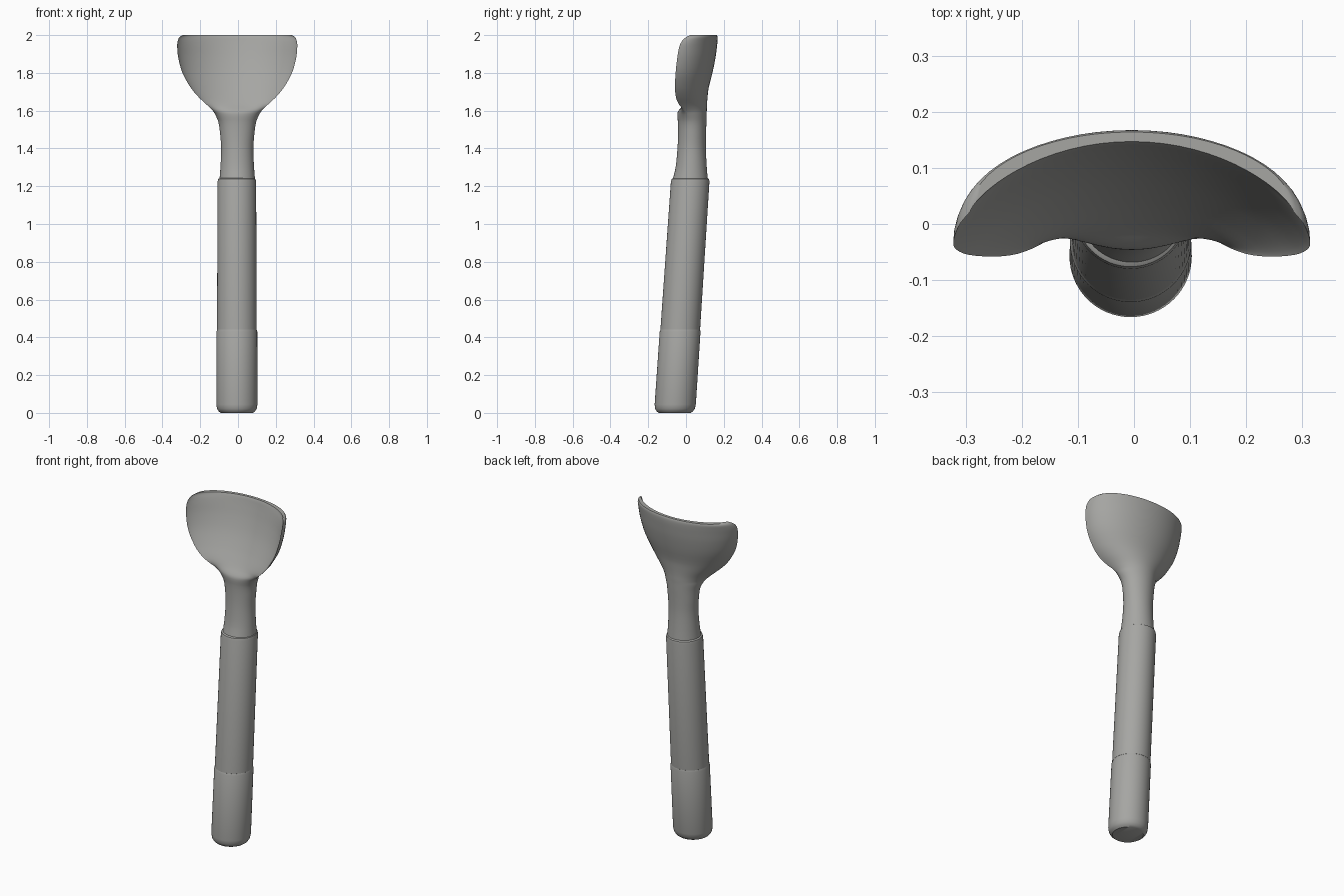
import bpy, bmesh, math

if "Cube" in bpy.data.objects:
    bpy.data.objects.remove(bpy.data.objects["Cube"])

N = 64


def material(name, c):
    m = bpy.data.materials.new(name)
    m.diffuse_color = (*c, 1)
    m.use_nodes = True
    m.node_tree.nodes["Principled BSDF"].inputs["Base Color"].default_value = m.diffuse_color
    return m


grey = material("warm grey", (0.38, 0.38, 0.365))


def loft(name, sections, mat, angle=40):
    """Sections: (z, x centre, half width, edge y, back y, front y). Front y behind edge y = hollow."""
    bm = bmesh.new()
    rings = []
    for z, cx, w, ye, yb, yf in sections:
        ring = []
        for i in range(N):
            t = 2 * math.pi * i / N
            s = abs(math.sin(t))
            if math.sin(t) >= 0:
                y = ye + (yb - ye) * s
            else:
                y = ye + (yf - ye) * (s ** 1.5 if yf > ye else s)
            ring.append(bm.verts.new((cx + w * math.cos(t), y, z)))
        rings.append(ring)
    for a, b in zip(rings, rings[1:]):
        for i in range(N):
            j = (i + 1) % N
            bm.faces.new((a[i], a[j], b[j], b[i]))
    # caps as strips between front and back, so hollow ends fill cleanly
    for ring in (rings[0], rings[-1]):
        for i in range(N // 2):
            q = [ring[i], ring[i + 1], ring[(N - i - 1) % N], ring[(N - i) % N]]
            bm.faces.new(list(dict.fromkeys(q)))
    bmesh.ops.recalc_face_normals(bm, faces=bm.faces)
    me = bpy.data.meshes.new(name)
    bm.to_mesh(me)
    bm.free()
    ob = bpy.data.objects.new(name, me)
    bpy.context.collection.objects.link(ob)
    me.materials.append(mat)
    bpy.context.view_layer.objects.active = ob
    ob.select_set(True)
    bpy.ops.object.shade_smooth_by_angle(angle=math.radians(angle))
    ob.select_set(False)
    return ob


def tube(name, profile, mat):
    """Leaning round bar from (z, radius) pairs."""
    secs = []
    for z, r in profile:
        c = -0.060 + 0.067 * z
        secs.append((z, -0.006, r, c, c + r, c - r))
    return loft(name, secs, mat, 35)


# Handle: end grip and main grip, with a small step between
tube("end_grip", [(0, 0.085), (0.008, 0.096), (0.022, 0.105), (0.045, 0.109), (0.43, 0.108), (0.442, 0.104)], grey)
tube("main_grip", [(0.435, 0.098), (0.441, 0.105), (1.225, 0.102), (1.238, 0.099), (1.245, 0.088)], grey)


# Neck and scoop: key sections, smoothly interpolated
keys = [
    (1.235, 0.094, 0.022, 0.115, -0.070), (1.30, 0.089, 0.025, 0.110, -0.055),
    (1.40, 0.085, 0.029, 0.105, -0.045), (1.48, 0.091, 0.030, 0.106, -0.042),
    (1.54, 0.100, 0.025, 0.108, -0.043), (1.58, 0.117, 0.010, 0.109, -0.046),
    (1.60, 0.130, -0.008, 0.110, -0.040), (1.63, 0.160, -0.035, 0.111, -0.015),
    (1.67, 0.203, -0.053, 0.114, 0.012), (1.72, 0.245, -0.058, 0.120, 0.042),
    (1.80, 0.290, -0.055, 0.140, 0.082), (1.88, 0.312, -0.046, 0.156, 0.112),
    (1.94, 0.318, -0.035, 0.164, 0.130), (1.97, 0.315, -0.020, 0.167, 0.138),
    (1.99, 0.305, 0.002, 0.167, 0.143), (2.0, 0.288, 0.022, 0.164, 0.147),
]


def spline(p0, p1, p2, p3, t):
    """Cubic through p1 and p2 with z-aware tangents."""
    h = p2[0] - p1[0]
    out = [p1[0] + h * t]
    for k in range(1, len(p1)):
        m1 = (p2[k] - p0[k]) / (p2[0] - p0[0]) * h
        m2 = (p3[k] - p1[k]) / (p3[0] - p1[0]) * h
        out.append((2*t**3 - 3*t**2 + 1) * p1[k] + (t**3 - 2*t**2 + t) * m1
                   + (3*t**2 - 2*t**3) * p2[k] + (t**3 - t**2) * m2)
    return out


secs = []
for i in range(len(keys) - 1):
    p = [keys[min(max(i + d, 0), len(keys) - 1)] for d in (-1, 0, 1, 2)]
    secs += [spline(*p, s / 3) for s in range(3)]
secs.append(keys[-1])
loft("scoop_and_neck", [(z, -0.004, w, ye, yb, yf) for z, w, ye, yb, yf in secs], grey, 50)
